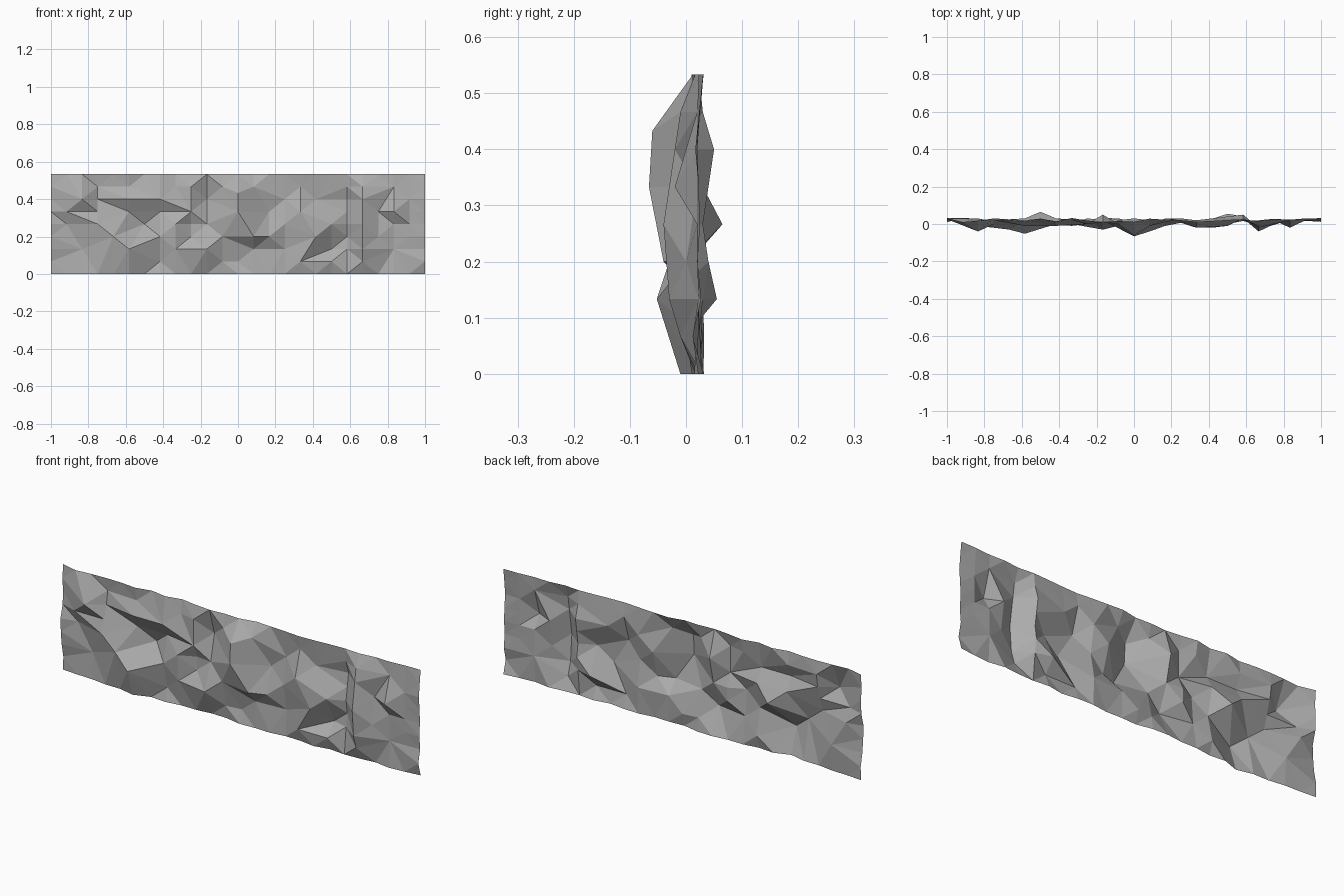
import bpy
import bmesh
import random
from mathutils import Vector
from mathutils.geometry import delaunay_2d_cdt

random.seed(7)
COLS, ROWS = 24, 8
WIDTH, HEIGHT = 2.0, 0.533
UNIT = 0.01
MEAN_DEPTH, MEAN_WEIGHT = 0.012, 0.3

default_cube = bpy.data.objects.get("Cube")
if default_cube:
    bpy.data.objects.remove(default_cube, do_unlink=True)


def make_material(name, colour):
    material = bpy.data.materials.new(name)
    material.use_nodes = True
    material.diffuse_color = colour
    material.node_tree.nodes["Principled BSDF"].inputs["Base Color"].default_value = colour
    return material


depths = {}


def crease(depth, *places):
    """Pin lattice places (column, row) to one depth; negative comes forward."""
    for place in places:
        depths[place] = depth * UNIT


def blend(c, r, pinned):
    """Average the pinned depths around a place, settling to the mean far away."""
    total, weight_sum = MEAN_DEPTH * MEAN_WEIGHT, MEAN_WEIGHT
    for (a, b), depth in pinned:
        weight = ((c - a) ** 2 + (r - b) ** 2) ** -2
        total += weight * depth
        weight_sum += weight
    return total / weight_sum


# Forward ridges and overhanging shelves
crease(-6.6, (12, 5))
crease(-6, (12, 6.5))
crease(-5.2, (5, 2))
crease(-4, (2, 6), (20, 4), (13, 3))
crease(-3, (10, 2), (4, 3), (20, 2))
crease(-2, (20, 6), (16, 5), (17, 3), (3, 4), (22, 5))
crease(-1, (5, 6), (7, 6), (8, 4), (11, 3), (13, 7),
       (18, 4), (14, 3), (20, 7), (20, 1))
crease(0, (16, 1), (18, 1), (8, 2), (7, 3), (1, 5), (9, 5), (11, 7), (9, 7), (3, 5))

# Hollows set behind the shelves
crease(6.5, (6, 4))
crease(5.5, (18, 2))
crease(5, (10, 6), (19, 6))
crease(4, (19, 3), (19, 5))
crease(3, (1, 4), (15, 2), (15, 6), (14, 5), (17, 6), (9, 3), (5, 5), (7, 5),
       (12, 1), (2, 2), (3, 7), (19, 7), (7, 1), (19, 4), (9, 4), (19, 2))
crease(2, (13, 2), (11, 1), (22, 7), (23, 3), (23, 6), (8, 7), (5, 7),
       (3, 6), (21, 5), (23, 5), (22, 4), (23, 4), (16, 7), (10, 4))

# Softly uneven outer border
for c in range(COLS + 1):
    for r in (0, ROWS):
        depths[(c, r)] = random.uniform(0.009, 0.033)
for r in range(1, ROWS):
    for c in (0, COLS):
        depths[(c, r)] = random.uniform(0.009, 0.033)
for c in (0, COLS):
    for r in (0, ROWS):
        depths[(c, r)] = 0.031
depths[(5, 0)] = -0.01

# Fill the areas between creases, following them with small bumps
pinned = list(depths.items())
for c in range(1, COLS):
    for r in range(1, ROWS):
        crowded = any(abs(c - a) + abs(r - b) < 1.1 for a, b in depths)
        if not crowded:
            depths[(c, r)] = blend(c, r, pinned) + random.uniform(-0.012, 0.012)

# Triangulate the sheet into sharp facets
places = list(depths)
flat = [Vector((c / COLS * WIDTH - WIDTH / 2, r / ROWS * HEIGHT)) for c, r in places]
points, _, faces, sources, _, _ = delaunay_2d_cdt(flat, [], [], 0, 0.00001)

bm = bmesh.new()
verts = []
for point, source in zip(points, sources):
    verts.append(bm.verts.new((point.x, depths[places[source[0]]], point.y)))
for face in faces:
    bm.faces.new([verts[i] for i in face])
for face in bm.faces:
    face.smooth = False
    face.normal_update()
if sum(face.normal.y for face in bm.faces) > 0:
    bmesh.ops.reverse_faces(bm, faces=bm.faces[:])

mesh = bpy.data.meshes.new("rock_wall")
bm.to_mesh(mesh)
bm.free()
mesh.materials.append(make_material("stone grey", (0.42, 0.42, 0.42, 1.0)))
rock_wall = bpy.data.objects.new("rock_wall", mesh)
bpy.context.collection.objects.link(rock_wall)
